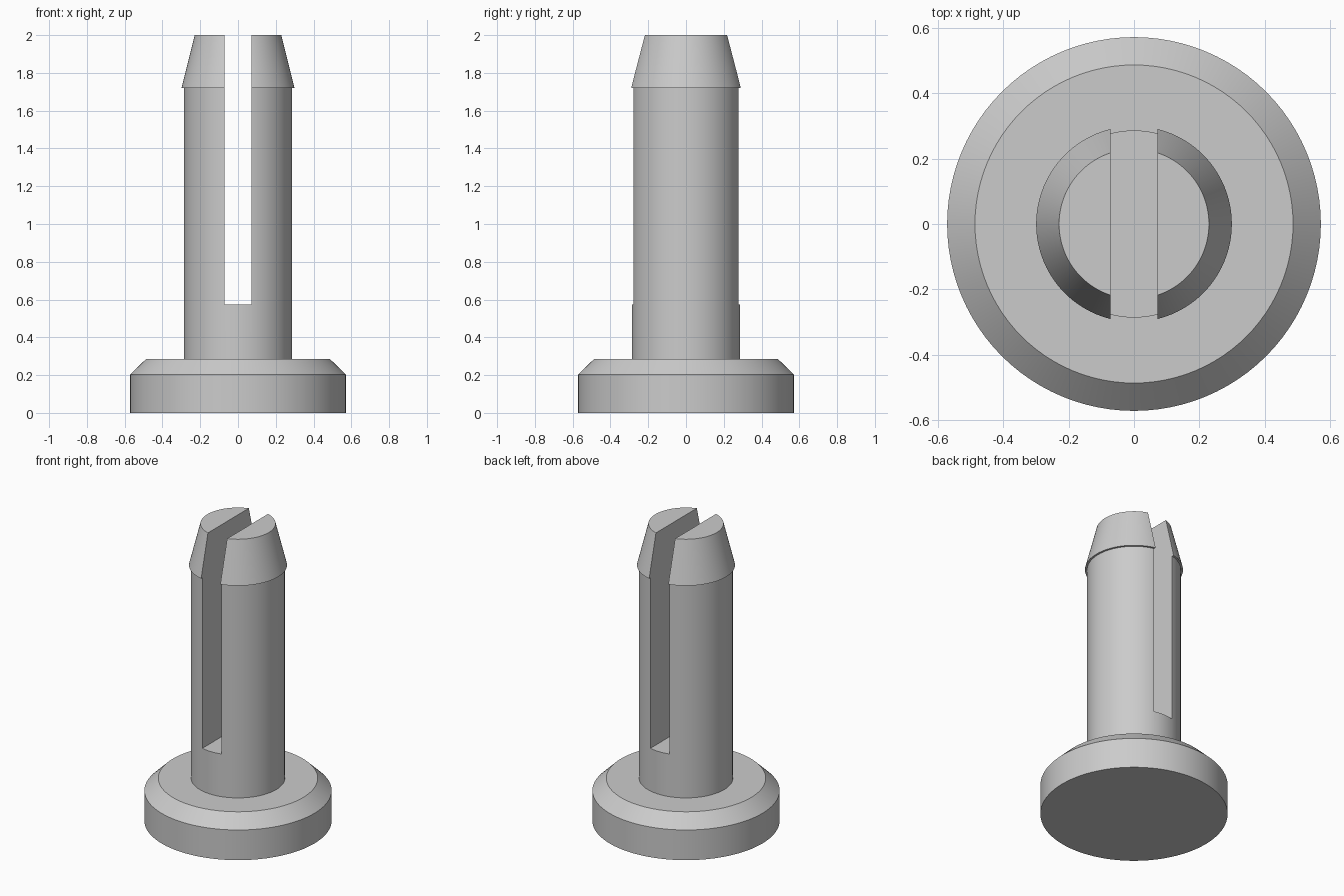
import bpy, bmesh, math

if "Cube" in bpy.data.objects:
    bpy.data.objects.remove(bpy.data.objects["Cube"])

SEGMENTS = 96
SLOT_HALF, SLOT_FLOOR, TOP = 0.0715, 0.573, 2.0

grey = bpy.data.materials.new("plain grey")
grey.diffuse_color = (0.6, 0.6, 0.6, 1)
grey.use_nodes = True
grey.node_tree.nodes["Principled BSDF"].inputs["Base Color"].default_value = grey.diffuse_color


def make_object(name, bm):
    bmesh.ops.recalc_face_normals(bm, faces=bm.faces)
    mesh = bpy.data.meshes.new(name)
    bm.to_mesh(mesh)
    bm.free()
    obj = bpy.data.objects.new(name, mesh)
    bpy.context.collection.objects.link(obj)
    mesh.materials.append(grey)
    return obj


def lathe(name, profile):
    """Closed solid turned around z from (radius, height) points."""
    bm = bmesh.new()
    rings = []
    for r, z in profile:
        rings.append([bm.verts.new((r * math.cos(a), r * math.sin(a), z))
                      for a in (2 * math.pi * i / SEGMENTS for i in range(SEGMENTS))])
    for low, high in zip(rings, rings[1:]):
        for i in range(SEGMENTS):
            j = (i + 1) % SEGMENTS
            bm.faces.new((low[i], low[j], high[j], high[i]))
    bm.faces.new(rings[0])
    bm.faces.new(rings[-1])
    return make_object(name, bm)


# Turned clip: bevelled flange, shaft and tapered barb in one solid
clip = lathe("slotted_clip", [
    (0.571, 0.0), (0.571, 0.203), (0.486, 0.286),   # flange
    (0.286, 0.286), (0.286, 1.72),                  # shaft
    (0.299, 1.72), (0.229, TOP),                    # barb
])

# Slot running front to back through the shaft
bm = bmesh.new()
bmesh.ops.create_cube(bm, size=1)
height = TOP + 0.2 - SLOT_FLOOR
bmesh.ops.scale(bm, vec=(2 * SLOT_HALF, 1, height), verts=bm.verts)
bmesh.ops.translate(bm, vec=(0, 0, SLOT_FLOOR + height / 2), verts=bm.verts)
cutter = make_object("slot_cutter", bm)
cutter.hide_render = True

cut = clip.modifiers.new("slot", 'BOOLEAN')
cut.operation = 'DIFFERENCE'
cut.solver = 'EXACT'
cut.object = cutter

bpy.context.view_layer.objects.active = clip
clip.select_set(True)
cutter.select_set(False)
bpy.ops.object.modifier_apply(modifier="slot")
bpy.data.objects.remove(cutter)

# Round surfaces smooth, rims and slot edges sharp
bpy.ops.object.shade_smooth_by_angle(angle=math.radians(12))
